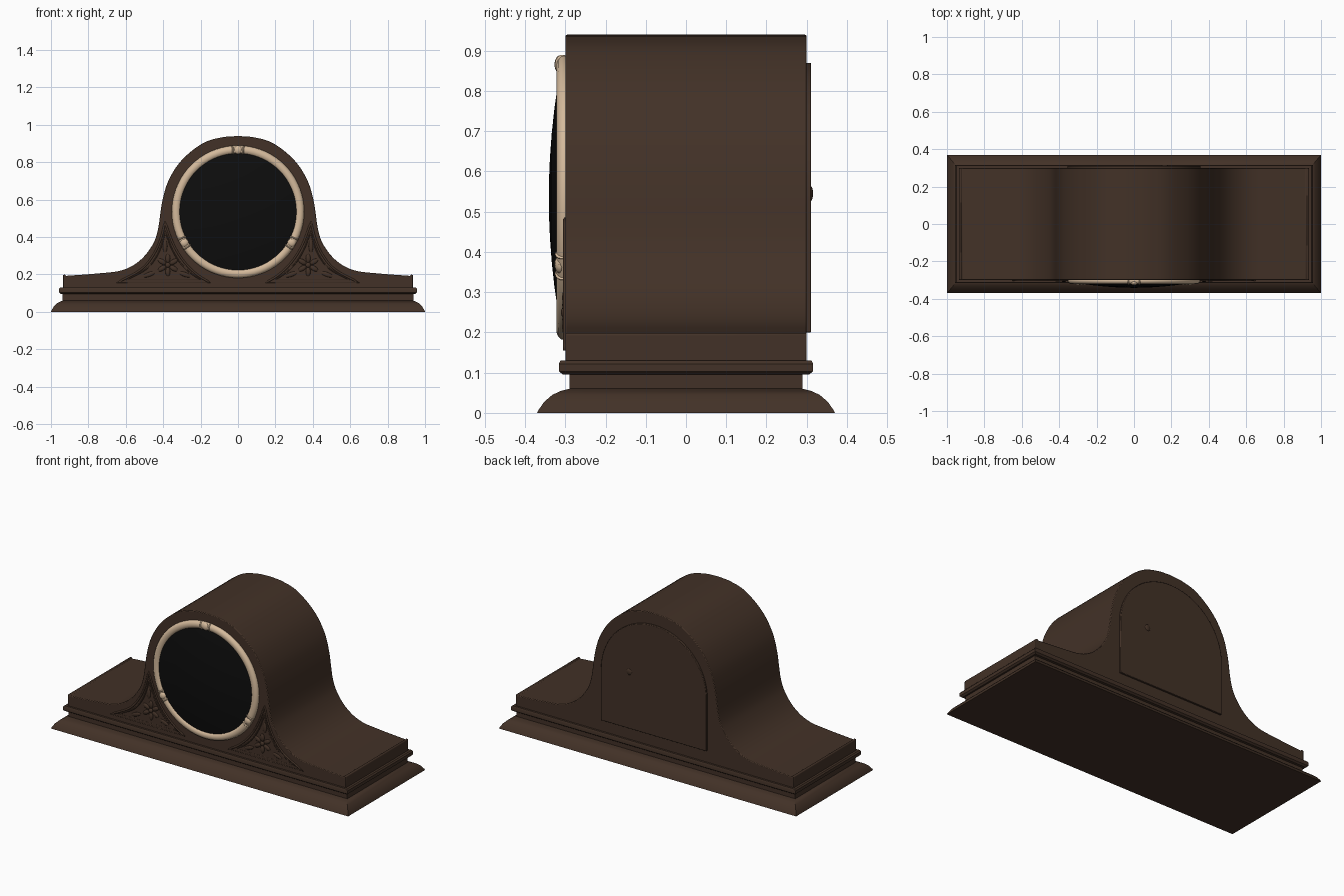
import bpy, bmesh
from math import sin, cos, pi, radians, sqrt
from mathutils import Vector, Matrix

cube = bpy.data.objects.get("Cube")
if cube:
    bpy.data.objects.remove(cube, do_unlink=True)


def material(name, rgb, rough=0.6):
    m = bpy.data.materials.new(name)
    m.use_nodes = True
    m.diffuse_color = (*rgb, 1)
    node = m.node_tree.nodes["Principled BSDF"]
    node.inputs["Base Color"].default_value = (*rgb, 1)
    node.inputs["Roughness"].default_value = rough
    return m


WOOD = material("dark wood", (0.055, 0.031, 0.020))
CREAM = material("cream metal", (0.66, 0.49, 0.33))
BLACK = material("black glass", (0.004, 0.004, 0.004))


def finish(name, bm, mat, smooth=35):
    bmesh.ops.recalc_face_normals(bm, faces=bm.faces[:])
    me = bpy.data.meshes.new(name)
    bm.to_mesh(me)
    bm.free()
    ob = bpy.data.objects.new(name, me)
    bpy.context.collection.objects.link(ob)
    me.materials.append(mat)
    bpy.ops.object.select_all(action='DESELECT')
    ob.select_set(True)
    bpy.context.view_layer.objects.active = ob
    bpy.ops.object.shade_smooth_by_angle(angle=radians(smooth))
    return ob


def prism(name, outline, y0, y1, mat, bevel=0):
    """Extrude an x-z outline along y."""
    bm = bmesh.new()
    face = bm.faces.new([bm.verts.new((x, y0, z)) for x, z in outline])
    out = bmesh.ops.extrude_face_region(bm, geom=[face])
    moved = [v for v in out["geom"] if isinstance(v, bmesh.types.BMVert)]
    bmesh.ops.translate(bm, verts=moved, vec=(0, y1 - y0, 0))
    ob = finish(name, bm, mat)
    if bevel:
        mod = ob.modifiers.new("bevel", 'BEVEL')
        mod.width, mod.segments, mod.limit_method = bevel, 2, 'ANGLE'
        mod.angle_limit = radians(50)
    return ob


def moulding(name, levels):
    """Stack rectangles (half x, half y, z) into a moulded slab."""
    bm = bmesh.new()
    rings = [[bm.verts.new((sx * hx, sy * hy, z))
              for sx, sy in ((-1, -1), (1, -1), (1, 1), (-1, 1))]
             for hx, hy, z in levels]
    for a, b in zip(rings, rings[1:]):
        for i in range(4):
            j = (i + 1) % 4
            bm.faces.new((a[i], a[j], b[j], b[i]))
    bm.faces.new(rings[0])
    bm.faces.new(rings[-1])
    return finish(name, bm, WOOD)


def spline(points, steps=6):
    """Smooth curve through the points (Catmull-Rom)."""
    p = [Vector(q) for q in points]
    p = [2 * p[0] - p[1]] + p + [2 * p[-1] - p[-2]]
    out = []
    for a, b, c, d in zip(p, p[1:], p[2:], p[3:]):
        for k in range(steps):
            t = k / steps
            out.append(0.5 * (2 * b + (c - a) * t + (2 * a - 5 * b + 4 * c - d) * t * t
                              + (3 * b - a - 3 * c + d) * t ** 3))
    return [tuple(q) for q in out + [p[-2]]]


def blob(bm, centre, size, turn=0):
    """Add an ellipsoid, rotated about the y axis."""
    m = Matrix.Translation(centre) @ Matrix.Rotation(turn, 4, 'Y') @ Matrix.Diagonal((*size, 1))
    bmesh.ops.create_uvsphere(bm, u_segments=14, v_segments=8, radius=1, matrix=m)


def trim(name, points, y, radius):
    """Closed raised bead following an x-z outline."""
    cu = bpy.data.curves.new(name, 'CURVE')
    cu.dimensions = '3D'
    cu.bevel_depth, cu.bevel_resolution = radius, 1
    s = cu.splines.new('POLY')
    s.points.add(len(points) - 1)
    for p, (x, z) in zip(s.points, points):
        p.co = (x, y, z, 1)
    s.use_cyclic_u = True
    cu.materials.append(WOOD)
    bpy.context.collection.objects.link(bpy.data.objects.new(name, cu))


# Stepped base
moulding("plinth", [(1, .37, 0), (.997, .366, .008), (.985, .352, .028), (.968, .332, .045),
                    (.95, .31, .055), (.935, .29, .06)])
moulding("base_neck", [(.938, .29, .06), (.938, .29, .096)])
moulding("base_ledge", [(.947, .305, .095), (.957, .316, .103), (.957, .316, .122), (.95, .312, .13)])

# Curved case with small end lips
half = spline([(0, .94), (.09, .932), (.19, .9), (.3, .812), (.37, .705), (.405, .59), (.43, .43),
               (.465, .345), (.53, .27), (.62, .222), (.75, .205), (.922, .192)])
half += [(.924, .2), (.936, .197), (.936, .125)]
prism("case", half + [(-x, z) for x, z in reversed(half[1:])], -.30, .30, WOOD, .006)

# Back door and knob
arch = [(.355 * cos(a), .515 + .355 * sin(a)) for a in (pi * i / 40 for i in range(41))]
prism("back_door", arch + [(-.355, .2), (.355, .2)], .295, .311, WOOD, .003)
bm = bmesh.new()
blob(bm, (.165, .308, .545), (.02, .008, .02))
finish("door_knob", bm, WOOD)

# Dial: domed glass and ring
MID = .535


def lathe(name, profile, mat, closed=False, n=72):
    """Spin (radius, y) points around the dial axis."""
    bm = bmesh.new()
    rings = [[bm.verts.new((r * cos(2 * pi * i / n), y, MID + r * sin(2 * pi * i / n)))
              for i in range(n)] for r, y in profile]
    pairs = list(zip(rings, rings[1:])) + ([(rings[-1], rings[0])] if closed else [])
    for a, b in pairs:
        for i in range(n):
            j = (i + 1) % n
            bm.faces.new((a[i], a[j], b[j], b[i]))
    if not closed:
        bm.faces.new(rings[0])
        bm.faces.new(rings[-1])
    return finish(name, bm, mat, 60)


lathe("glass", [(.325, -.298)] + [(r, -.341 + .03 * (r / .325) ** 2)
                                  for r in (.325, .28, .22, .16, .1, .05, .01)], BLACK)
lathe("dial_ring", [(.331 + .023 * cos(a), -.303 + .019 * sin(a))
                    for a in (2 * pi * i / 14 for i in range(14))], CREAM, True)

# Ring clasps: a bead between two cross bands
bm = bmesh.new()
for deg in (90, 210, 330):
    a = radians(deg)
    blob(bm, (.331 * cos(a), -.313, MID + .331 * sin(a)), (.023, .014, .023))
    for off in (-.085, .085):
        b = a + off
        blob(bm, (.331 * cos(b), -.307, MID + .331 * sin(b)), (.026, .019, .007), -b)
finish("ring_clasps", bm, CREAM)

# Carved corner panels with flowers
outer = [(.39, .48), (.415, .385), (.455, .3), (.52, .225), (.645, .156)]
inner = [(.15, .156), (.22, .2), (.29, .27), (.345, .36)]
border = spline(outer, 5) + spline(inner + [(.39, .48)], 5)[:-1]
focus = Vector((.385, .235))
for side, s in (("left", 1), ("right", -1)):
    for label, scale, rad in (("outer", 1, .006), ("inner", .8, .004)):
        pts = [focus + (Vector(p) - focus) * scale for p in border]
        trim(f"{side}_panel_{label}_bead", [(s * x, z) for x, z in pts], -.3, rad)
    bm = bmesh.new()
    cx, cz = s * .375, .25
    for k in range(6):
        a = pi / 2 + k * pi / 3
        blob(bm, (cx + .036 * cos(a), -.3, cz + .036 * sin(a)), (.024, .008, .013), -a)
    blob(bm, (cx, -.302, cz), (.014, .009, .014))
    # leaves reaching into the panel corners
    for dx, dz, a in ((.10, -.05, -.35), (-.09, -.05, pi + .35), (.015, .10, pi / 2)):
        blob(bm, (cx + s * dx, -.3, cz + dz), (.034, .006, .012), -a * s if s > 0 else a - pi)
    finish(f"{side}_flower", bm, WOOD)
